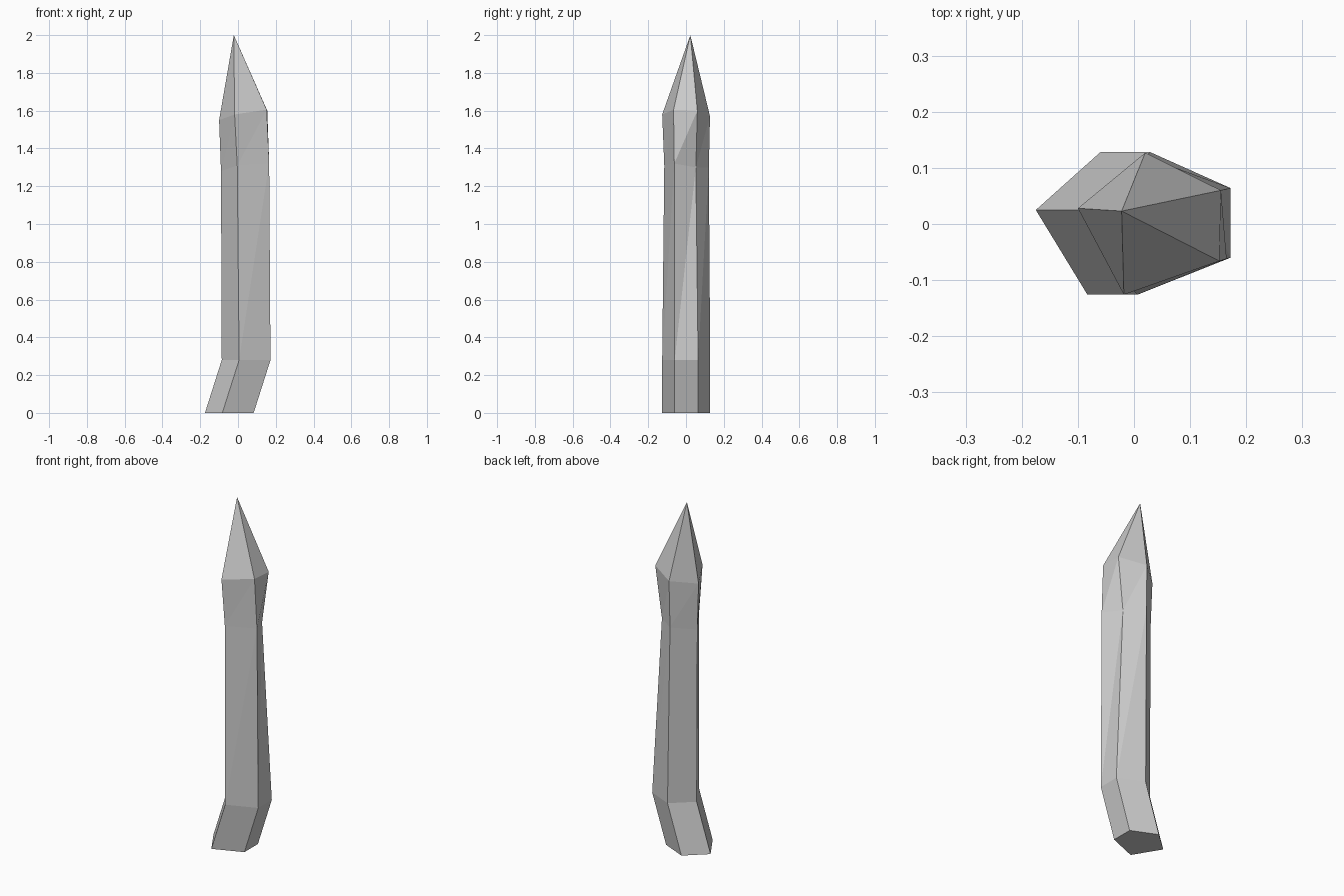
import bpy, bmesh

if "Cube" in bpy.data.objects:
    bpy.data.objects.remove(bpy.data.objects["Cube"])

# Five-sided cross-sections, counter-clockwise: left, front, right-front, right-back, back
base = [(-0.175, 0.025, 0), (-0.083, -0.126, 0), (0.083, -0.06, 0), (0.083, 0.064, 0), (-0.06, 0.128, 0)]
bend = [(x + 0.089, y, 0.28) for x, y, z in base]
neck = [(-0.09, 0.025, 1.28), (-0.004, -0.115, 1.31), (0.165, -0.062, 1.32), (0.118, 0.052, 1.30), (0.018, 0.121, 1.30)]
shoulder = [(-0.10, 0.028, 1.55), (-0.018, -0.126, 1.58), (0.152, -0.066, 1.605), (0.155, 0.06, 1.60), (0.02, 0.127, 1.57)]
tip = (-0.022, 0.023, 2.0)

bm = bmesh.new()
rings = [[bm.verts.new(p) for p in ring] for ring in (base, bend, neck, shoulder)]
apex = bm.verts.new(tip)

# Bottom cap
bm.faces.new(rings[0][::-1])

# Faceted shaft
for lower, upper in zip(rings, rings[1:]):
    for i in range(5):
        j = (i + 1) % 5
        bm.faces.new((lower[i], lower[j], upper[j]))
        bm.faces.new((lower[i], upper[j], upper[i]))

# Pointed end
for i in range(5):
    bm.faces.new((rings[-1][i], rings[-1][(i + 1) % 5], apex))

mesh = bpy.data.meshes.new("stake")
bm.to_mesh(mesh)
bm.free()
bpy.context.collection.objects.link(bpy.data.objects.new("stake", mesh))
